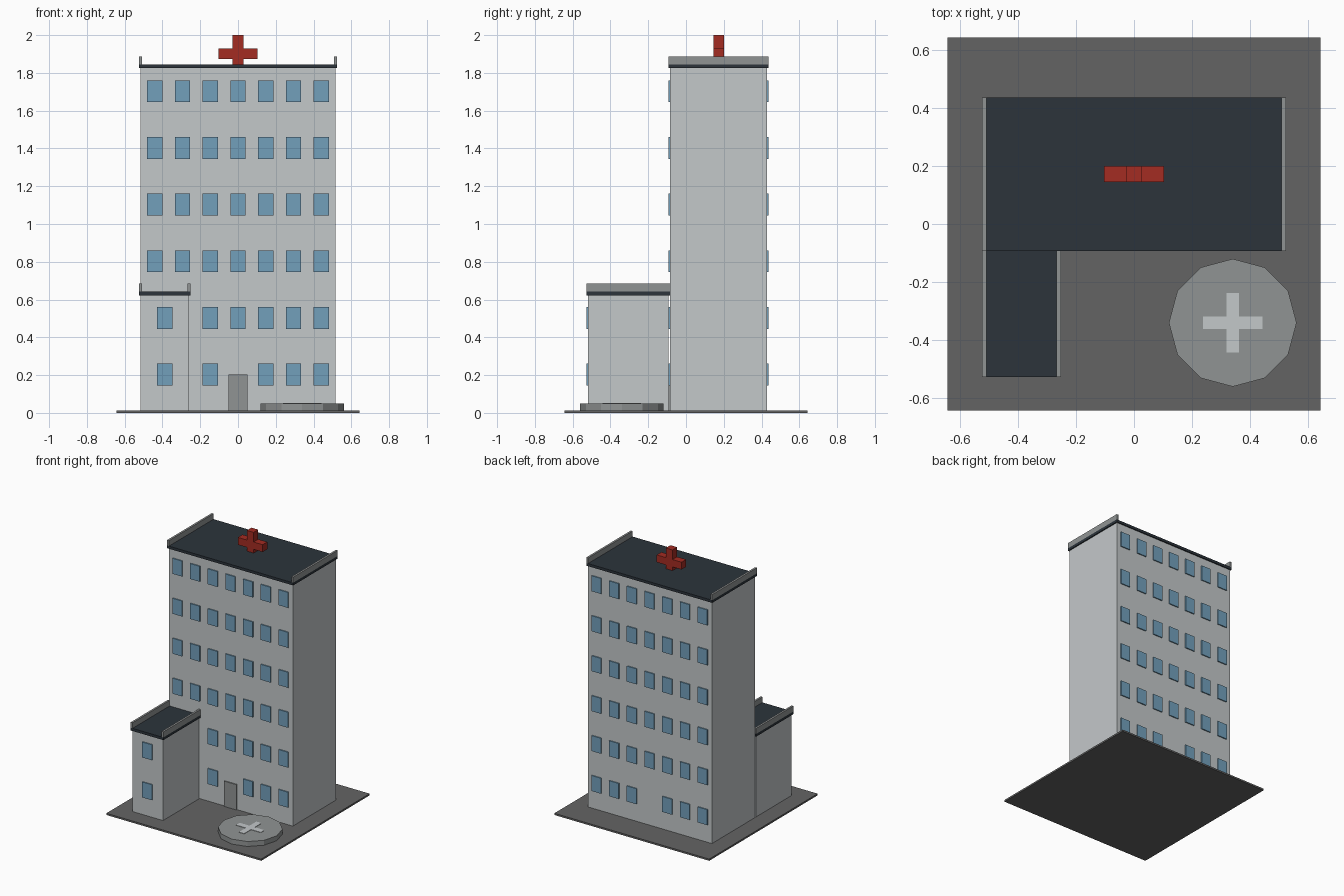
import bpy
import math

cube = bpy.data.objects.get("Cube")
if cube:
    bpy.data.objects.remove(cube, do_unlink=True)


def material(name, r, g, b):
    m = bpy.data.materials.new(name)
    m.use_nodes = True
    m.diffuse_color = (r, g, b, 1)
    m.node_tree.nodes["Principled BSDF"].inputs["Base Color"].default_value = (r, g, b, 1)
    return m


WALL = material("pale wall", 0.55, 0.58, 0.59)
GLASS = material("blue glass", 0.17, 0.35, 0.50)
ROOF = material("dark roof", 0.025, 0.034, 0.044)
GREY = material("mid grey", 0.28, 0.295, 0.295)
PAVING = material("paving", 0.127, 0.127, 0.127)
RED = material("red", 0.37, 0.025, 0.016)


def box(name, mat, x, y, z):
    """Box from (min, max) ranges on each axis."""
    bpy.ops.mesh.primitive_cube_add(size=1)
    ob = bpy.context.object
    ob.name = name
    ob.location = [(a + b) / 2 for a, b in (x, y, z)]
    ob.scale = [b - a for a, b in (x, y, z)]
    bpy.ops.object.transform_apply(location=True, rotation=False, scale=True)
    ob.data.materials.append(mat)
    return ob


def join(name, parts):
    bpy.ops.object.select_all(action='DESELECT')
    for p in parts:
        p.select_set(True)
    bpy.context.view_layer.objects.active = parts[0]
    bpy.ops.object.join()
    parts[0].name = name


def block(name, x, y, base, top):
    """Wall block with a roof slab and a parapet along each side."""
    box(name + "_walls", WALL, x, y, (base, top))
    e = 0.008
    x0, x1, ys = x[0] - e, x[1] + e, (y[0] - e, y[1] + e)
    slab_top = top + 0.02
    box(name + "_roof", ROOF, (x0, x1), ys, (top, slab_top))
    for side, px in (("right", (x0, x0 + 0.015)), ("left", (x1 - 0.015, x1))):
        box(name + "_parapet_" + side, GREY, px, ys, (slab_top, slab_top + 0.042))


def window(x, wall_y, z):
    return box("window", GLASS, (x - 0.04, x + 0.04),
               (wall_y - 0.008, wall_y + 0.008), (z - 0.058, z + 0.058))


GROUND = 0.013
FRONT, BACK = -0.085, 0.428
WING_FRONT = -0.518

# Site and building masses
box("ground_plate", PAVING, (-0.643, 0.643), (-0.643, 0.643), (0, GROUND))
block("tower", (-0.515, 0.515), (FRONT, BACK), GROUND, 1.825)
block("wing", (-0.515, -0.26), (WING_FRONT, FRONT - 0.008), GROUND, 0.622)

# Windows, leaving out the ground-floor centre and the bays behind the wing
floors = [0.203 + 0.3 * i for i in range(6)]
for label, wall_y in (("front", FRONT), ("back", BACK)):
    panes = []
    for f, z in enumerate(floors):
        for c in range(-3, 4):
            behind_wing = label == "front" and f < 2 and c < -1
            if (f == 0 and c == 0) or behind_wing:
                continue
            panes.append(window(c * 0.147, wall_y, z))
    join(label + "_windows", panes)
join("wing_windows", [window(-0.388, WING_FRONT, z) for z in floors[:2]])

# Entrance
box("front_door", GREY, (-0.051, 0.051), (FRONT - 0.008, FRONT + 0.01), (GROUND, 0.203))

# Red cross on the roof
cy = (0.145, 0.2)
join("roof_cross", [
    box("upright", RED, (-0.028, 0.028), cy, (1.845, 2.0)),
    box("arm_right", RED, (-0.103, -0.028), cy, (1.873, 1.928)),
    box("arm_left", RED, (0.028, 0.103), cy, (1.873, 1.928))])

# Landing pad with its painted cross
px, py, pad_top = 0.34, -0.34, 0.05
bpy.ops.mesh.primitive_cylinder_add(vertices=12, radius=0.22, depth=pad_top - GROUND,
                                    location=(px, py, (pad_top + GROUND) / 2))
pad = bpy.context.object
pad.name = "landing_pad"
pad.data.materials.append(GREY)
paint = (pad_top - 0.002, pad_top + 0.003)
long, half = 0.103, 0.022
join("pad_cross", [
    box("bar", WALL, (px - long, px + long), (py - half, py + half), paint),
    box("bar_back", WALL, (px - half, px + half), (py + half, py + long), paint),
    box("bar_front", WALL, (px - half, px + half), (py - long, py - half), paint)])
